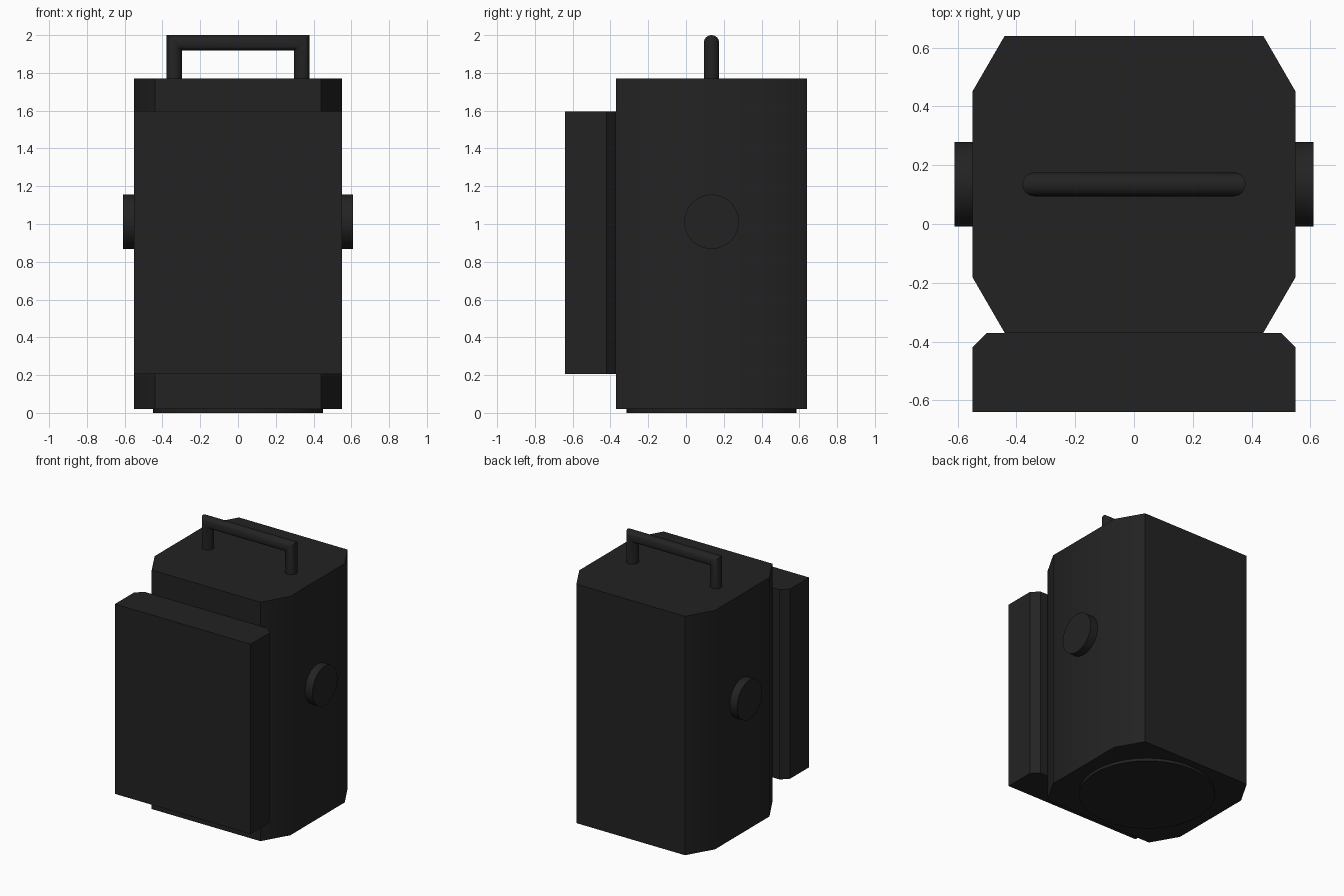
import bpy, bmesh, math
from mathutils import Matrix

cube = bpy.data.objects.get("Cube")
if cube:
    bpy.data.objects.remove(cube, do_unlink=True)

black = bpy.data.materials.new("matte black")
black.use_nodes = True
colour = (0.0165, 0.0165, 0.0165, 1)
black.diffuse_color = colour
black.node_tree.nodes["Principled BSDF"].inputs["Base Color"].default_value = colour

CENTRE_Y = 0.135


def finish(name, bm, angle=35):
    bmesh.ops.recalc_face_normals(bm, faces=bm.faces)
    mesh = bpy.data.meshes.new(name)
    bm.to_mesh(mesh)
    bm.free()
    mesh.materials.append(black)
    obj = bpy.data.objects.new(name, mesh)
    bpy.context.collection.objects.link(obj)
    bpy.ops.object.select_all(action='DESELECT')
    obj.select_set(True)
    bpy.context.view_layer.objects.active = obj
    bpy.ops.object.shade_smooth_by_angle(angle=math.radians(angle))
    return obj


def prism(name, half, z0, z1):
    """Extrude a plan outline, given by its +x half and mirrored to -x."""
    outline = half + [(-x, y) for x, y in reversed(half)]
    bm = bmesh.new()
    face = bm.faces.new([bm.verts.new((x, y, z0)) for x, y in outline])
    top = bmesh.ops.extrude_face_region(bm, geom=[face])["geom"]
    verts = [v for v in top if isinstance(v, bmesh.types.BMVert)]
    bmesh.ops.translate(bm, verts=verts, vec=(0, 0, z1 - z0))
    return finish(name, bm)


def disc(name, radius, depth, matrix):
    bm = bmesh.new()
    bmesh.ops.create_cone(bm, cap_ends=True, segments=64, radius1=radius,
                          radius2=radius, depth=depth, matrix=matrix)
    return finish(name, bm)


# Main housing and thick front panel
prism("housing", [(0.44, -0.37), (0.55, -0.18), (0.55, 0.45), (0.44, 0.64)], 0.02, 1.77)
prism("front_panel", [(0.55, -0.64), (0.55, -0.42), (0.50, -0.37)], 0.205, 1.595)

# Round foot
disc("base_disc", 0.45, 0.03, Matrix.Translation((0, CENTRE_Y, 0.015)))

# Side knobs
for side, name in ((1, "left_knob"), (-1, "right_knob")):
    disc(name, 0.144, 0.08, Matrix.Translation((side * 0.57, CENTRE_Y, 1.012))
         @ Matrix.Rotation(math.pi / 2, 4, 'Y'))

# Carry handle: a round tube with mitred corners
bm = bmesh.new()
SIDES, RADIUS = 24, 0.041
rings = []
for side, corner in ((-1, False), (-1, True), (1, True), (1, False)):
    ring = []
    for i in range(SIDES):
        a = math.tau * i / SIDES
        out = RADIUS * math.cos(a)
        z = 1.959 + out if corner else 1.76
        ring.append(bm.verts.new((side * (0.338 + out), CENTRE_Y + RADIUS * math.sin(a), z)))
    rings.append(ring)
for a, b in zip(rings, rings[1:]):
    for i in range(SIDES):
        j = (i + 1) % SIDES
        bm.faces.new((a[i], a[j], b[j], b[i]))
bm.faces.new(rings[0])
bm.faces.new(rings[-1])
finish("carry_handle", bm)
